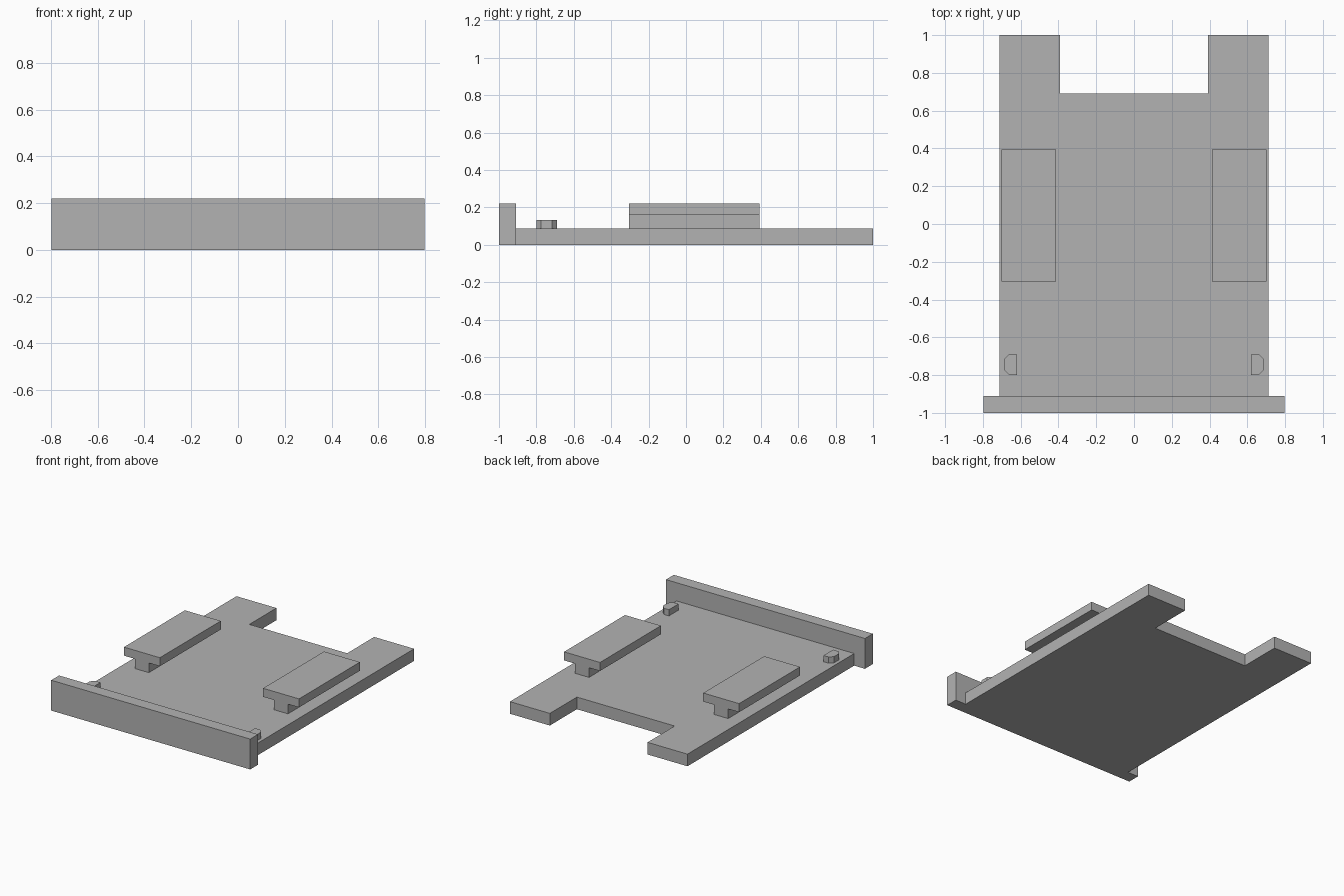
import bpy
import bmesh

cube = bpy.data.objects.get("Cube")
if cube:
    bpy.data.objects.remove(cube, do_unlink=True)

grey = bpy.data.materials.new("plain_grey")
grey.use_nodes = True
colour = (0.45, 0.45, 0.45, 1)
grey.diffuse_color = colour
grey.node_tree.nodes["Principled BSDF"].inputs["Base Color"].default_value = colour


def extrude(name, outline, start, depth):
    """Make a flat-shaded solid by pushing a 3D outline along one direction."""
    bm = bmesh.new()
    face = bm.faces.new([bm.verts.new([p + s for p, s in zip(pt, start)]) for pt in outline])
    result = bmesh.ops.extrude_face_region(bm, geom=[face])
    moved = [v for v in result["geom"] if isinstance(v, bmesh.types.BMVert)]
    bmesh.ops.translate(bm, verts=moved, vec=depth)
    if face.is_valid is False or len(face.link_loops if hasattr(face, "link_loops") else face.loops) == 0:
        bm.faces.ensure_lookup_table()
    bmesh.ops.recalc_face_normals(bm, faces=bm.faces[:])
    mesh = bpy.data.meshes.new(name)
    bm.to_mesh(mesh)
    bm.free()
    mesh.materials.append(grey)
    obj = bpy.data.objects.new(name, mesh)
    bpy.context.collection.objects.link(obj)
    return obj


FRONT, BAR_BACK, TOP = -1.0, -0.91, 0.22
PLATE = 0.088

# Base plate with a notch between two rear arms
half = [(0.712, BAR_BACK), (0.712, 1), (0.392, 1), (0.392, 0.69)]
outline = half + [(-x, y) for x, y in reversed(half)]
extrude("base_plate", [(x, y, 0) for x, y in outline], (0, 0, 0), (0, 0, PLATE))

# Upright front bar, wider than the plate
bar = [(-0.798, FRONT), (0.798, FRONT), (0.798, BAR_BACK), (-0.798, BAR_BACK)]
extrude("front_bar", [(x, y, 0) for x, y in bar], (0, 0, 0), (0, 0, TOP))

for side, label in ((1, "left"), (-1, "right")):
    # T-section rail
    head, stem, under = 0.144, 0.056, 0.158
    tee = [(-stem, PLATE), (stem, PLATE), (stem, under), (head, under),
           (head, TOP), (-head, TOP), (-head, under), (-stem, under)]
    extrude(label + "_rail", [(x, 0, z) for x, z in tee],
            (side * 0.558, -0.304, 0), (0, 0.698, 0))

    # Small peg with its outer corners cut off
    inner, outer, cut = 0.62, 0.687, 0.026
    peg = [(inner, -0.8), (outer - cut, -0.8), (outer, -0.8 + cut),
           (outer, -0.69 - cut), (outer - cut, -0.69), (inner, -0.69)]
    extrude(label + "_peg", [(side * x, y, PLATE) for x, y in peg],
            (0, 0, 0), (0, 0, 0.045))
